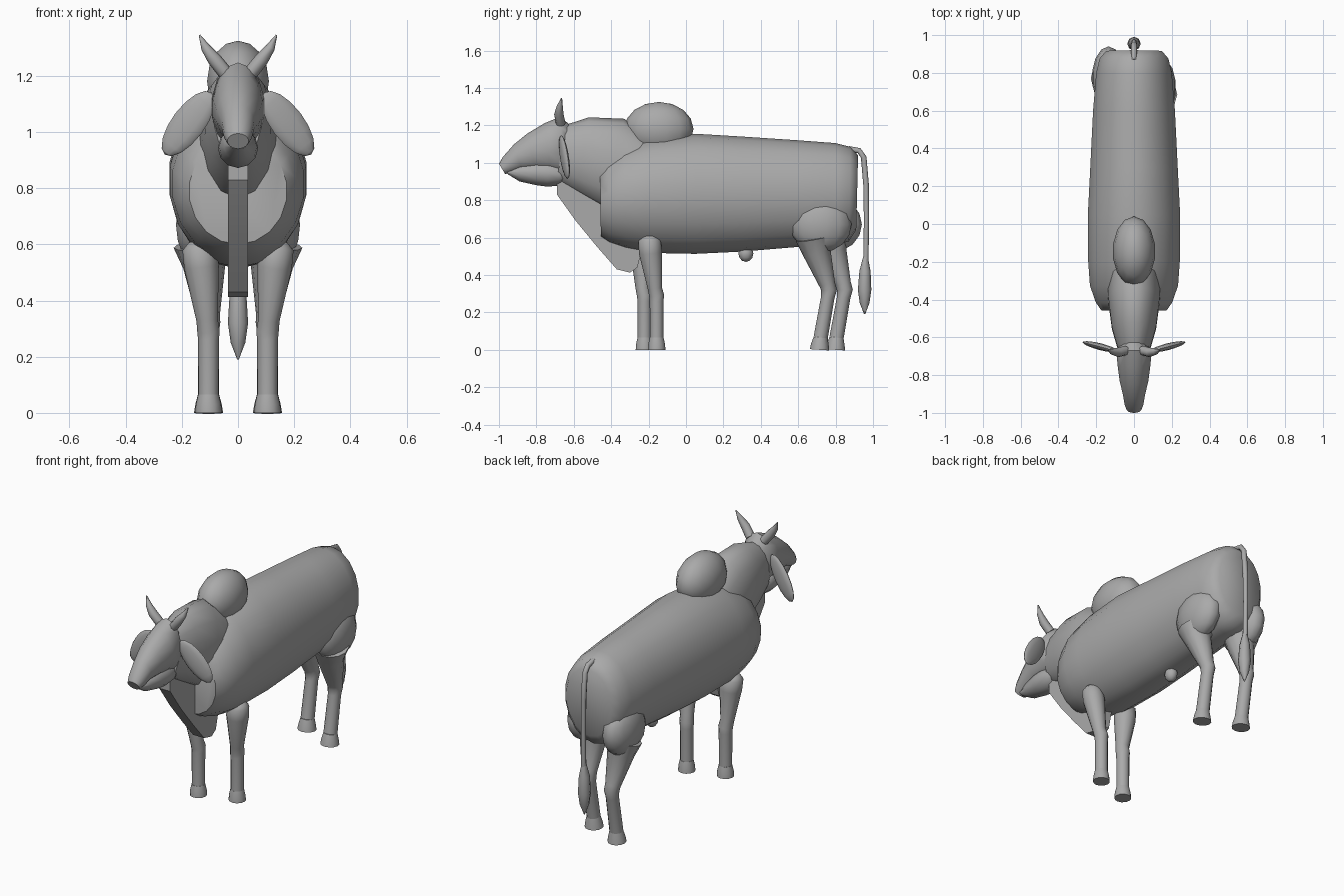
import bpy, bmesh, math
from mathutils import Vector, Matrix

if "Cube" in bpy.data.objects:
    bpy.data.objects.remove(bpy.data.objects["Cube"])

hide = bpy.data.materials.new("grey_hide")
hide.diffuse_color = (0.4, 0.4, 0.4, 1)
hide.use_nodes = True
hide.node_tree.nodes["Principled BSDF"].inputs["Base Color"].default_value = hide.diffuse_color


def finish(bm, name, angle=50):
    bmesh.ops.recalc_face_normals(bm, faces=bm.faces)
    me = bpy.data.meshes.new(name)
    bm.to_mesh(me)
    bm.free()
    me.materials.append(hide)
    ob = bpy.data.objects.new(name, me)
    bpy.context.collection.objects.link(ob)
    bpy.ops.object.select_all(action='DESELECT')
    ob.select_set(True)
    bpy.context.view_layer.objects.active = ob
    bpy.ops.object.shade_smooth_by_angle(angle=math.radians(angle))
    return ob


def skin(name, rings, angle=50):
    """Bridge rings of points and cap both ends."""
    bm = bmesh.new()
    loops = [[bm.verts.new(p) for p in ring] for ring in rings]
    n = len(loops[0])
    for a, b in zip(loops, loops[1:]):
        for i in range(n):
            j = (i + 1) % n
            bm.faces.new((a[i], a[j], b[j], b[i]))
    bm.faces.new(loops[0])
    bm.faces.new(loops[-1])
    return finish(bm, name, angle)


def loft(name, sections, n=16, angle=50):
    """Elliptic sections given as top y, top z, bottom y, bottom z, half width."""
    rings = []
    for yt, zt, yb, zb, hx in sections:
        top, bot = Vector((0, yt, zt)), Vector((0, yb, zb))
        mid, half = (top + bot) / 2, (top - bot) / 2
        rings.append([mid + half * math.cos(2 * math.pi * i / n)
                      + Vector((hx * math.sin(2 * math.pi * i / n), 0, 0)) for i in range(n)])
    return skin(name, rings, angle)


def tube(name, pts, n=10, angle=50):
    """Round tube through points given as x, y, z, radius."""
    c = [Vector(p[:3]) for p in pts]
    rings = []
    for k, p in enumerate(pts):
        d = (c[min(k + 1, len(c) - 1)] - c[max(k - 1, 0)]).normalized()
        u = d.cross(Vector((0, 1, 0) if abs(d.y) < 0.8 else (0, 0, 1))).normalized()
        v = d.cross(u)
        rings.append([c[k] + p[3] * (u * math.cos(2 * math.pi * i / n)
                      + v * math.sin(2 * math.pi * i / n)) for i in range(n)])
    return skin(name, rings, angle)


def ball(name, loc, size, rot=None, seg=14, rows=8):
    bm = bmesh.new()
    bmesh.ops.create_uvsphere(bm, u_segments=seg, v_segments=rows, radius=1)
    m = Matrix.Translation(loc) @ (rot or Matrix()) @ Matrix.Diagonal((*size, 1))
    bmesh.ops.transform(bm, matrix=m, verts=bm.verts)
    return finish(bm, name, 60)


# Barrel, neck and hump
loft("body", [(-.46, .98, -.455, .60, .175), (-.42, 1.03, -.41, .57, .205),
              (-.33, 1.09, -.32, .54, .237), (-.2, 1.13, -.2, .518, .246),
              (.05, 1.155, .05, .513, .248), (.3, 1.14, .3, .525, .235),
              (.6, 1.12, .6, .55, .22), (.8, 1.105, .8, .56, .203),
              (.88, 1.085, .87, .58, .185), (.92, 1.04, .91, .64, .15)], 18)
loft("neck", [(-.65, 1.20, -.69, .90, .085), (-.52, 1.243, -.58, .835, .12),
              (-.33, 1.235, -.46, .765, .14), (-.22, 1.15, -.3, .72, .14)], 14)
ball("hump", (0, -.145, 1.18), (.113, .185, .145))

# Head and lower jaw
loft("head", [(-1.0, .995, -.967, .94, .038), (-.98, 1.03, -.93, .945, .05),
              (-.92, 1.098, -.88, .96, .06), (-.85, 1.155, -.80, .96, .078),
              (-.755, 1.212, -.72, .95, .09), (-.67, 1.247, -.66, .93, .095),
              (-.62, 1.20, -.64, 1.0, .06)], 14)
loft("jaw", [(-.95, .965, -.955, .94, .03), (-.89, .995, -.89, .90, .05),
             (-.80, 1.015, -.80, .88, .067), (-.74, 1.015, -.74, .872, .072),
             (-.68, 1.0, -.68, .878, .066), (-.62, .96, -.62, .91, .045)], 12)

# Dewlap plate under the throat
outline = [(-.69, .90), (-.69, .83), (-.59, .69), (-.475, .55), (-.37, .43), (-.30, .413),
           (-.26, .44), (-.23, .56), (-.35, .75), (-.55, .92)]
skin("dewlap", [[(x, y, z) for y, z in outline] for x in (-.036, .036)], 20)

# Tail with tuft
tube("tail", [(0, .87, 1.075, .014), (0, .925, 1.065, .015), (0, .95, 1.03, .015),
              (0, .963, .88, .015), (0, .965, .7, .014), (0, .962, .48, .014)], 8)
tube("tail_tuft", [(0, .96, .50, .012), (0, .957, .42, .03), (0, .955, .32, .036),
                   (0, .955, .25, .026), (0, .955, .19, .003)], 8)
ball("sheath", (0, .32, .515), (.035, .04, .045), seg=10, rows=6)

for s, side in ((1, "right"), (-1, "left")):
    # Horns and drooping ears
    tube("horn_" + side, [(s * .045, -.67, 1.21, .026), (s * .085, -.68, 1.26, .025),
                          (s * .115, -.675, 1.30, .017), (s * .137, -.665, 1.345, .003)], 8)
    long_axis = Vector((s * .155, .04, -.205)).normalized()
    thick = Vector((s * -.25, 1, 0)).cross(long_axis).cross(long_axis).normalized()
    wide = thick.cross(long_axis)
    rot = Matrix((wide, thick, long_axis)).transposed().to_4x4()
    ball("ear_" + side, (s * .177, -.65, 1.03), (.06, .018, .14), rot, 12, 8)

    # Front leg, staggered in stride
    y = -.157 if s > 0 else -.222
    yt = -.195 if s > 0 else -.24
    x = s * .105
    tube("front_leg_" + side, [(s * .14, yt, .61, .035), (s * .138, yt, .585, .06),
                               (s * .13, yt + .005, .52, .062), (s * .11, y - .01, .33, .038),
                               (x, y, .29, .04), (x, y, .26, .037), (x, y, .065, .036)], 12)
    tube("front_hoof_" + side, [(x, y, .065, .037), (x, y, .03, .045), (x, y, 0, .047)], 12)

    # Hind thigh and leg, staggered the other way
    dy = 0 if s > 0 else .085
    ball("thigh_" + side, (s * .135, .72 + dy * .65, .67), (.088, .165, .15))
    tube("hind_leg_" + side, [(s * .13, .685 + dy, .60, .10), (s * .12, .70 + dy, .52, .075),
                              (s * .107, .755 + dy, .35, .043), (x, .765 + dy, .32, .042),
                              (x, .758 + dy, .28, .036), (x, .72 + dy, .065, .038)], 12)
    tube("hind_hoof_" + side, [(x, .72 + dy, .065, .038), (x, .716 + dy, .03, .047),
                               (x, .714 + dy, 0, .052)], 12)
